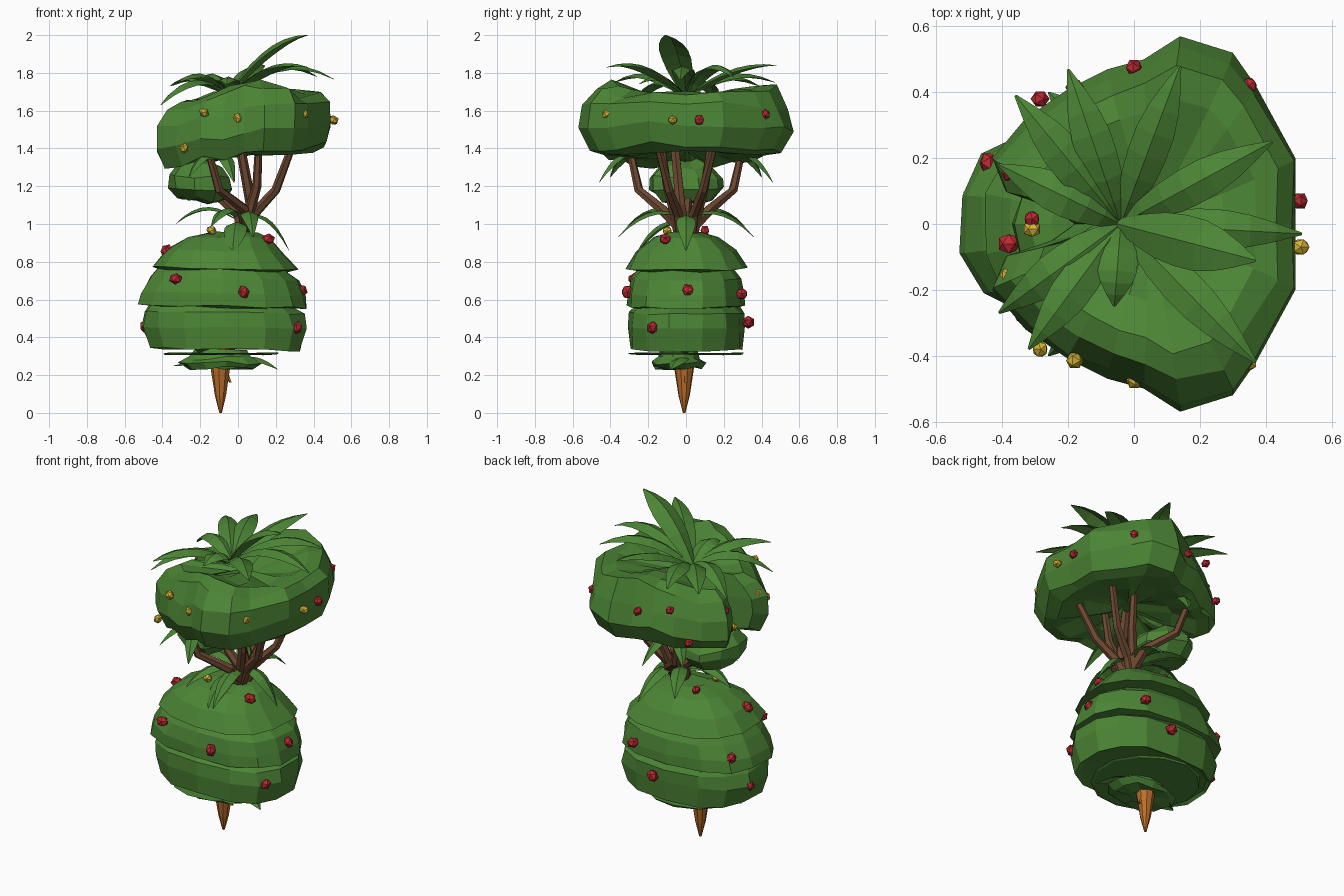
import bpy, bmesh, math, random
from mathutils import Vector, Matrix

if "Cube" in bpy.data.objects:
    bpy.data.objects.remove(bpy.data.objects["Cube"])
random.seed(4)


def material(name, rgb):
    m = bpy.data.materials.new(name)
    m.diffuse_color = (*rgb, 1)
    m.use_nodes = True
    m.node_tree.nodes["Principled BSDF"].inputs["Base Color"].default_value = m.diffuse_color
    return m


GREEN = material("leaf_green", (0.072, 0.235, 0.036))
BROWN = material("bark_brown", (0.15, 0.064, 0.03))
ORANGE = material("root_orange", (0.50, 0.16, 0.022))
RED = material("berry_red", (0.50, 0.022, 0.032))
YELLOW = material("berry_yellow", (0.66, 0.45, 0.035))


def finish(bm, name, mat, normals=True):
    if normals:
        bmesh.ops.recalc_face_normals(bm, faces=bm.faces)
    me = bpy.data.meshes.new(name)
    bm.to_mesh(me)
    bm.free()
    me.materials.append(mat)
    ob = bpy.data.objects.new(name, me)
    bpy.context.collection.objects.link(ob)
    return ob


def loft(name, mat, rings):
    """Skin a list of closed point rings and cap both ends."""
    bm = bmesh.new()
    rows = [[bm.verts.new(p) for p in r] for r in rings]
    n = len(rows[0])
    for a, b in zip(rows, rows[1:]):
        for i in range(n):
            j = (i + 1) % n
            bm.faces.new((a[i], a[j], b[j], b[i]))
    for r in (rows[0], rows[-1]):
        bm.faces.new(r)
    return finish(bm, name, mat)


def ellipse(cx, rx, ry, z, n=12, cy=0.0, jit=0.0, tilt=0.0, power=1.0):
    """Oval ring; power below 1 squares the corners a little."""
    pts = []
    for i in range(n):
        a = 2 * math.pi * (i + 0.5) / n
        k = 1 + random.uniform(-jit, jit)
        c, s = math.cos(a), math.sin(a)
        x = rx * k * math.copysign(abs(c) ** power, c)
        y = ry * k * math.copysign(abs(s) ** power, s)
        pts.append((cx + x, cy + y, z + tilt * x + random.uniform(-jit, jit) * 0.25))
    return pts


def add_leaf(bm, base, tip, lift, width, segs=7):
    """Arched, pointed leaf with a folded middle rib."""
    b, t = Vector(base), Vector(tip)
    ctrl = (b + t) / 2 + Vector((0, 0, lift))
    side = (t - b).cross(Vector((0, 0, 1))).normalized()
    prev = None
    for i in range(segs + 1):
        u = i / segs
        p = b * (1 - u) ** 2 + ctrl * 2 * u * (1 - u) + t * u * u
        d = ((ctrl - b) * (1 - u) + (t - ctrl) * u).normalized()
        up = side.cross(d)
        w = width * (0.25 + 0.75 * math.sin(math.pi * min(u * 1.15, 1)) if u < 0.5
                     else math.sin(math.pi * (0.5 + (u - 0.5) * 0.97)) + 0.02) / 2
        row = [bm.verts.new(p + side * w - up * w * 0.2), bm.verts.new(p + up * w * 0.2),
               bm.verts.new(p - side * w - up * w * 0.2)]
        if prev:
            for k in (0, 1):
                bm.faces.new((prev[k], row[k], row[k + 1], prev[k + 1]))
        prev = row


def leaves(name, specs):
    bm = bmesh.new()
    for s in specs:
        add_leaf(bm, *s)
    return finish(bm, name, GREEN, False)


def berries(name, mat, points, r):
    bm = bmesh.new()
    for p in points:
        rot = Matrix.Rotation(random.uniform(0, 3), 4, 'Y')
        stretch = Matrix.Diagonal((1.12, 1, 0.9, 1))
        bmesh.ops.create_icosphere(bm, subdivisions=1, radius=r,
                                   matrix=Matrix.Translation(p) @ rot @ stretch)
    return finish(bm, name, mat)


# Pointed root
loft("root", ORANGE, [ellipse(-0.092, r, r, z, 9, cy=-.01) for r, z in
                      ((0.007, 0), (0.03, 0.09), (0.052, 0.23), (0.055, 0.42))])
loft("root_twig", ORANGE, [ellipse(-0.04, 0.008, 0.008, 0.16, 5), ellipse(-0.07, 0.012, 0.012, 0.24, 5)])

# Ragged foliage under the lower bush
loft("lower_skirt", GREEN, [ellipse(-0.09, rx, ry, z, 13, jit=0.02) for rx, ry, z in
                            ((0.3, 0.3, 0.31), (0.31, 0.31, 0.317))])
loft("lower_clump", GREEN, [ellipse(-0.09, rx, ry, z, 11, cy=-0.04, jit=0.05) for rx, ry, z in
                            ((0.07, 0.06, 0.24), (0.17, 0.13, 0.24), (0.22, 0.15, 0.265),
                             (0.17, 0.11, 0.29), (0.14, 0.1, 0.33))])
leaves("lower_sprig", [((0.02, 0, 0.29), (0.21, -0.08, 0.23), 0.04, 0.09),
                       ((-0.1, -0.03, 0.28), (-0.34, -0.06, 0.25), 0.0, 0.1)])

# Lower bush: three overlapping tiers
LOWER = ((-.09, .15, .12, .37), (-.07, .38, .27, .345), (-.065, .405, .30, .335),
         (-.07, .44, .315, .45), (-.07, .425, .31, .53), (-.085, .39, .28, .56),
         (-.085, .455, .31, .565), (-.08, .44, .31, .63), (-.075, .40, .295, .71),
         (-.09, .35, .26, .755), (-.07, .39, .325, .765), (-.075, .31, .27, .86),
         (-.05, .22, .17, .93), (-.01, .12, .08, .955))
loft("lower_bush", GREEN, [ellipse(cx, rx, ry, z, 14, jit=0.025, tilt=-0.02, power=.84)
                           for cx, rx, ry, z in LOWER])

# Upper bush: kidney outline mirrored across y, notched at the back, sloping down toward -x
HALF = [(.49, .2), (.37, .42), (.3, .52), (.14, .57), (.03, .5), (-.08, .47), (-.2, .41),
        (-.33, .32), (-.43, .2), (-.39, .1), (-.25, .05)]
OUTLINE = [(.49, 0)] + HALF + [(-.18, 0)] + [(x, -y) for x, y in reversed(HALF)]
UPPER = ((.1, .1, 1.40, .1, 0), (.5, .5, 1.37, .1, 0), (.8, .75, 1.345, .1, .02),
         (.93, .89, 1.36, .12, .02), (1, 1, 1.46, .13, .04), (.98, .95, 1.565, .15, .06),
         (.87, .84, 1.63, .13, .2), (.72, .68, 1.655, .1, .22), (.5, .46, 1.645, .05, .2),
         (.1, .1, 1.65, 0, 0))
rings = []
for sx, sy, z, tilt, lobe in UPPER:
    ring = []
    for x, y in OUTLINE:
        px, py = .05 + (x - .05) * sx, y * sy
        fade = (px - .1) / .28 if px > .1 else (-.05 - px) / .4
        hump = lobe * min(1, max(.1, 1 - fade))
        r = random.uniform(-.022, .022)
        k = 1 + r if sx < .99 else 1
        ring.append((px * k, py * k, z + tilt * px + hump * abs(py) + r))
    rings.append(ring)
loft("upper_bush", GREEN, rings)

# Small bush tucked below the back of the upper one
loft("small_bush", GREEN, [ellipse(-0.2, rx, ry, z, 9, jit=0.06, tilt=-0.08) for rx, ry, z in
                           ((.08, .08, 1.12), (.13, .14, 1.13), (.17, .2, 1.19),
                            (.17, .19, 1.25), (.12, .13, 1.31), (.05, .06, 1.34))])

# Trunk and forked branches as tapered tubes
curve = bpy.data.curves.new("branches", 'CURVE')
curve.dimensions = '3D'
curve.bevel_depth = 0.034
curve.bevel_resolution = 1
curve.use_fill_caps = True
PATHS = []
for s in (1, -1):
    PATHS += [
        [(.02, .02 * s, .9), (.08, .04 * s, 1.05), (.2, .09 * s, 1.18), (.29, .15 * s, 1.42)],
        [(.02, .03 * s, .92), (.06, .06 * s, 1.06), (.1, .1 * s, 1.2), (.11, .13 * s, 1.42)],
        [(.04, .03 * s, .98), (.03, .13 * s, 1.08), (-.1, .25 * s, 1.18), (-.15, .29 * s, 1.36)]]
PATHS += [[(.02, 0, .9), (.07, -.03, 1.1), (.01, -.06, 1.42)],
          [(.03, 0, .9), (.0, .0, 1.05), (-.1, .01, 1.14), (-.18, .01, 1.22)]]
for path in PATHS:
    sp = curve.splines.new('POLY')
    sp.points.add(len(path) - 1)
    for i, p in enumerate(path):
        sp.points[i].co = (*p, 1)
        sp.points[i].radius = 1 - 0.14 * i
    sp.use_smooth = False
curve.materials.append(BROWN)
bpy.context.collection.objects.link(bpy.data.objects.new("branches", curve))

# Crown of palm-like leaves
TIPS = [(-.2, .47, 1.75, .14), (-.36, .39, 1.73, .14), (.14, .48, 1.84, .1), (.42, .25, 1.78, .2),
        (.51, -.03, 1.765, .21), (.37, -.42, 1.83, .14), (-.32, -.38, 1.75, .14),
        (-.41, -.27, 1.63, .2), (-.41, .18, 1.63, .2), (-.06, -.25, 1.74, .12)]
leaves("crown_leaves", [((-.04, 0, 1.67), t[:3], t[3], .12) for t in TIPS]
       + [((-.05, 0, 1.68), (.37, -.11, 2.0), .14, .16)])

# Drooping leaves around the trunk and under the canopy
droop = [((.05, 0, 1.03), (.27, 0, .86), .14, .1), ((-.02, 0, 1.03), (-.33, .03, 1.0), .13, .09)]
for s in (1, -1):
    droop += [((.04, 0, 1.02), (.08, .36 * s, .93), .16, .09),
              ((.02, 0, 1.02), (-.14, .31 * s, .99), .14, .09),
              ((-.1, .27 * s, 1.37), (-.02, .46 * s, 1.22), .1, .08),
              ((-.1, .25 * s, 1.37), (-.26, .4 * s, 1.25), .1, .08)]
droop.append(((0, -.03, 1.0), (-.03, -.27, .83), .12, .12))
leaves("drooping_leaves", droop)

# Berries: the front of the canopy is yellow, the back is red
CANOPY = [(-.18, .415, 1.59), (0, .475, 1.56), (.35, .42, 1.58), (.505, .07, 1.55),
          (-.285, .38, 1.4), (-.38, .155, 1.54), (-.31, .015, 1.36), (-.14, .1, .965)]
berries("canopy_red_berries", RED, CANOPY, 0.027)
berries("canopy_yellow_berries", YELLOW, [(x, -y, z) for x, y, z in CANOPY], 0.027)
berries("lower_berries", RED,
        [(-.38, -.06, .86), (-.33, -.275, .71), (.03, -.31, .64), (.335, .01, .65),
         (.31, -.175, .45), (0, .33, .48), (.16, .295, .63), (.16, -.11, .92),
         (-.49, .08, .46), (-.44, .185, .65)], 0.034)
